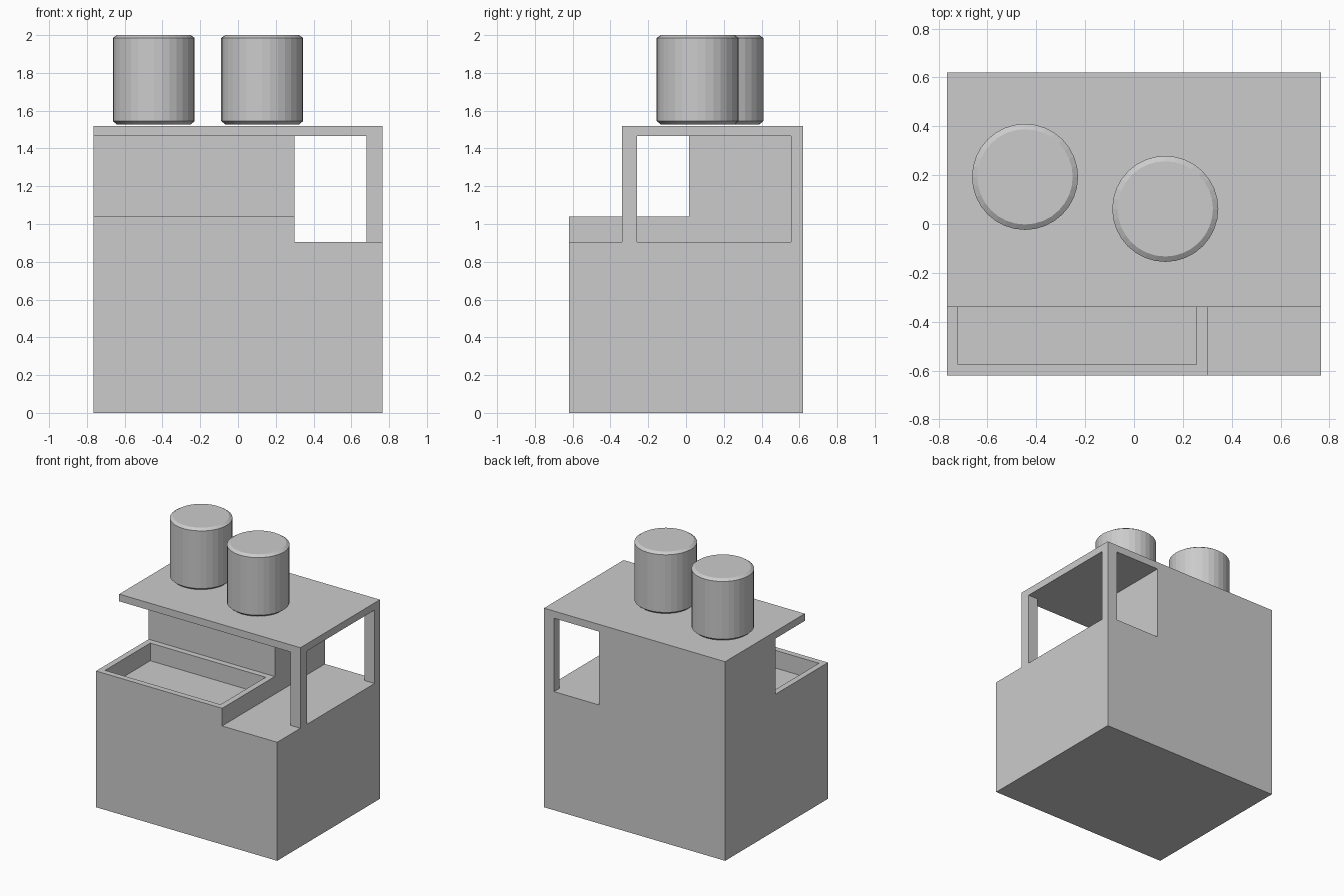
import bpy, bmesh, math

if "Cube" in bpy.data.objects:
    bpy.data.objects.remove(bpy.data.objects["Cube"])


def finish(name, bm):
    bmesh.ops.recalc_face_normals(bm, faces=bm.faces)
    mesh = bpy.data.meshes.new(name)
    bm.to_mesh(mesh)
    bm.free()
    obj = bpy.data.objects.new(name, mesh)
    bpy.context.collection.objects.link(obj)
    return obj


def box(name, x0, x1, y0, y1, z0, z1):
    bm = bmesh.new()
    bmesh.ops.create_cube(bm, size=1)
    for v in bm.verts:
        v.co = (x1 if v.co.x > 0 else x0,
                y1 if v.co.y > 0 else y0,
                z1 if v.co.z > 0 else z0)
    return finish(name, bm)


def loft(name, rings, closed):
    """Skin equal-length rings; closed joins last to first, otherwise cap the ends."""
    bm = bmesh.new()
    vs = [[bm.verts.new(p) for p in ring] for ring in rings]
    n = len(vs[0])
    pairs = list(zip(vs, vs[1:])) + ([(vs[-1], vs[0])] if closed else [])
    for a, b in pairs:
        for i in range(n):
            j = (i + 1) % n
            bm.faces.new((a[i], a[j], b[j], b[i]))
    if not closed:
        bm.faces.new(vs[0])
        bm.faces.new(vs[-1])
    return finish(name, bm)


def rect(inset, z):
    x0, x1, y0, y1 = LEFT + inset, INNER - inset, FRONT + inset, WALL_Y - inset
    return [(x0, y0, z), (x1, y0, z), (x1, y1, z), (x0, y1, z)]


LEFT, RIGHT, FRONT, BACK = -0.765, 0.765, -0.62, 0.62
INNER, WALL_Y = 0.30, 0.015
BASE_Z, TRAY_Z, ROOF_Z, TOP_Z = 0.905, 1.04, 1.465, 1.52

# Main body and the tall rear block
box("base", LEFT, RIGHT, FRONT, BACK, 0, BASE_Z)
box("rear_block", LEFT, INNER, WALL_Y, BACK, BASE_Z, ROOF_Z)

# Open tray rim, its floor is the top of the base
rim = 0.045
loft("tray_rim", [rect(0, BASE_Z), rect(0, TRAY_Z),
                  rect(rim, TRAY_Z), rect(rim, BASE_Z)], True)

# Roof slab and its two posts
box("roof", LEFT, RIGHT, -0.34, BACK, ROOF_Z, TOP_Z)
box("front_post", 0.68, RIGHT, -0.34, -0.26, BASE_Z, ROOF_Z)
box("back_post", 0.68, RIGHT, 0.555, BACK, BASE_Z, ROOF_Z)

# Two bevelled drums on the roof
profile = [(0.195, 1.527), (0.217, 1.545), (0.217, 1.985), (0.195, 2.0)]
sides = 32
for name, cx, cy in (("left_drum", -0.446, 0.193), ("right_drum", 0.128, 0.062)):
    loft(name, [[(cx + r * math.cos(2 * math.pi * i / sides),
                  cy + r * math.sin(2 * math.pi * i / sides), z)
                 for i in range(sides)] for r, z in profile], False)
